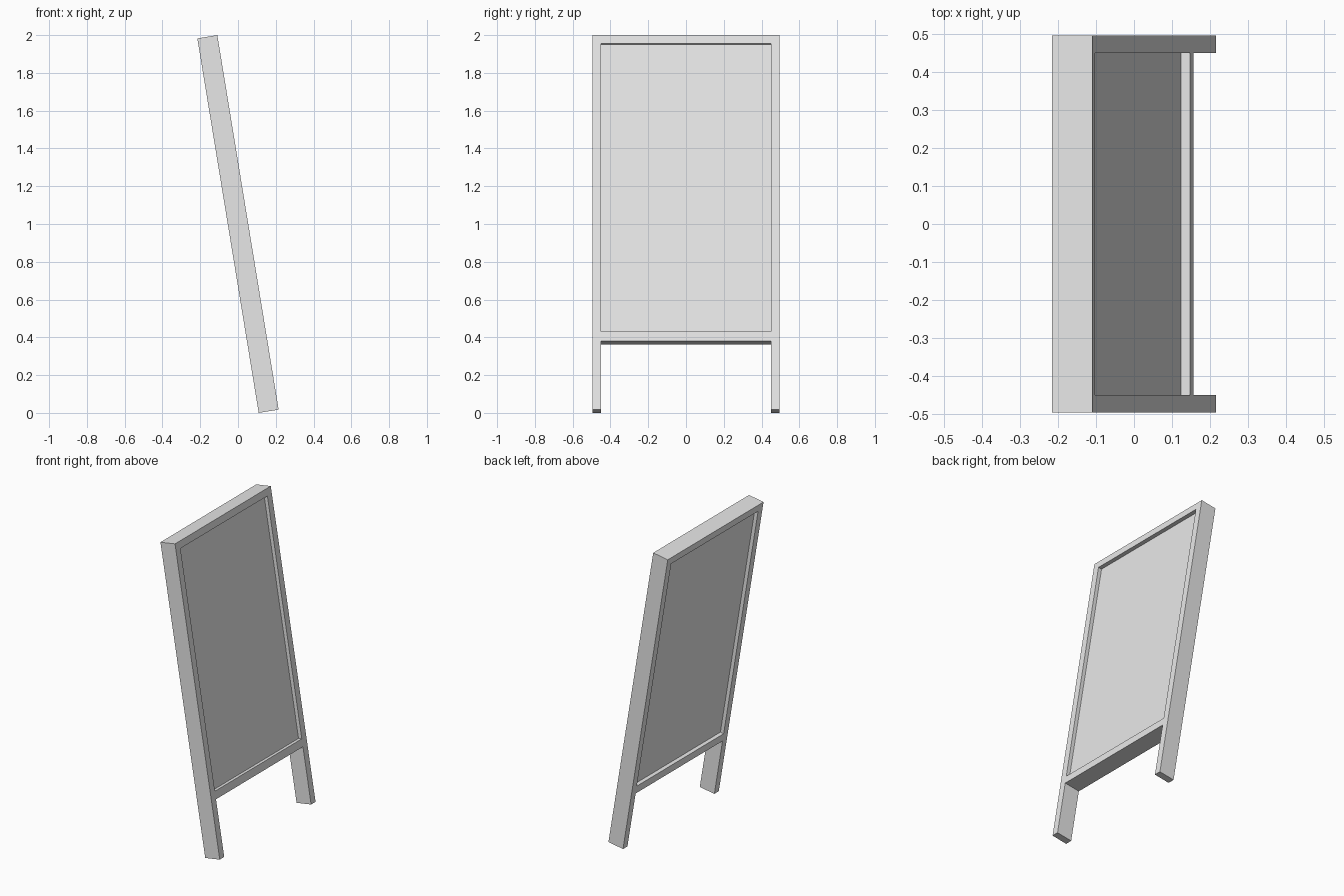
import bpy, bmesh, math
from mathutils import Matrix

if "Cube" in bpy.data.objects:
    bpy.data.objects.remove(bpy.data.objects["Cube"], do_unlink=True)

# Board dimensions, measured along the board before it is leaned back
LENGTH, DEPTH, HALF_WIDTH = 2.009, 0.107, 0.496
BORDER, RECESS = 0.046, 0.024
RAIL_LOW, RAIL_HIGH = 0.367, 0.418
LEAN = math.radians(9.3)

grey = bpy.data.materials.new("plain_grey")
grey.use_nodes = True
colour = (0.8, 0.8, 0.8, 1)
grey.diffuse_color = colour
grey.node_tree.nodes["Principled BSDF"].inputs["Base Color"].default_value = colour

# Lean the board towards -x, centred, with its lowest edge on the ground
placement = (Matrix.Translation((math.sin(LEAN) * LENGTH / 2, 0, math.sin(LEAN) * DEPTH / 2))
             @ Matrix.Rotation(-LEAN, 4, 'Y'))


def slab(name, ys, zs, depth, filled):
    """Solid slab of the filled cells of a y-z grid, extruded along x."""
    bm = bmesh.new()
    grid = [[bm.verts.new((-depth / 2, y, z)) for z in zs] for y in ys]
    for i in range(len(ys) - 1):
        for j in range(len(zs) - 1):
            if filled(i, j):
                bm.faces.new((grid[i][j], grid[i + 1][j], grid[i + 1][j + 1], grid[i][j + 1]))
    bmesh.ops.delete(bm, geom=[v for v in bm.verts if not v.link_faces], context='VERTS')
    result = bmesh.ops.extrude_face_region(bm, geom=bm.faces[:], use_keep_orig=True)
    moved = [g for g in result["geom"] if isinstance(g, bmesh.types.BMVert)]
    bmesh.ops.translate(bm, verts=moved, vec=(depth, 0, 0))
    bmesh.ops.recalc_face_normals(bm, faces=bm.faces[:])
    bm.transform(placement)
    mesh = bpy.data.meshes.new(name)
    bm.to_mesh(mesh)
    bm.free()
    mesh.materials.append(grey)
    obj = bpy.data.objects.new(name, mesh)
    bpy.context.collection.objects.link(obj)
    return obj


inner = HALF_WIDTH - BORDER
top = LENGTH - BORDER

# Frame: two full-length posts joined by a lower rail and a top rail
slab("frame", (-HALF_WIDTH, -inner, inner, HALF_WIDTH),
     (0, RAIL_LOW, RAIL_HIGH, top, LENGTH), DEPTH,
     lambda i, j: i != 1 or j in (1, 3))

# Writing panel, recessed on both faces
slab("panel", (-inner, inner), (RAIL_HIGH, top), DEPTH - 2 * RECESS, lambda i, j: True)
